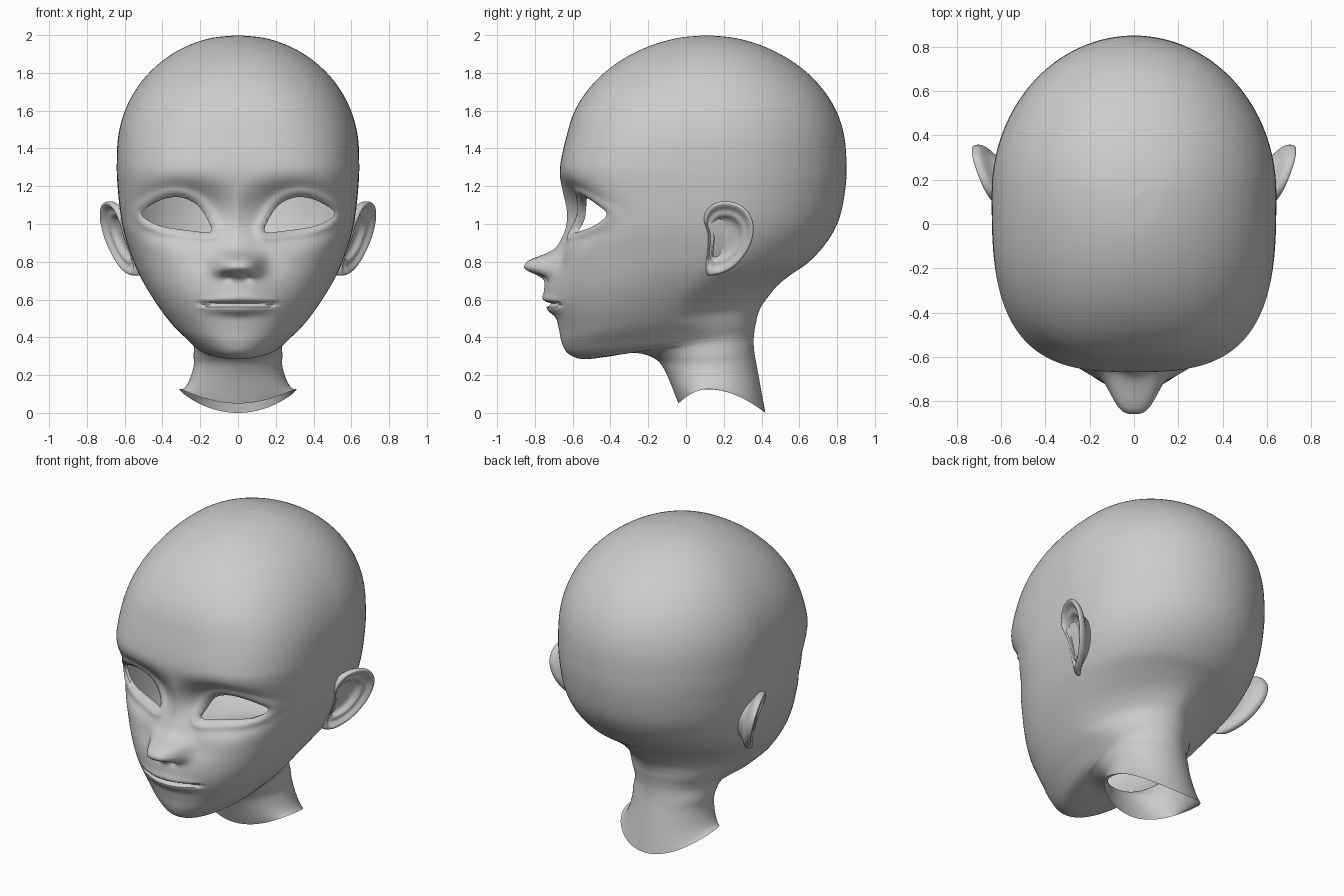
import bpy, bmesh, math
from math import exp, pi, sin, cos, hypot

if "Cube" in bpy.data.objects:
    bpy.data.objects.remove(bpy.data.objects["Cube"])


def catmull(p, t):
    return tuple(0.5 * (2 * b + (c - a) * t + (2 * a - 5 * b + 4 * c - d) * t * t
                        + (3 * b - a - 3 * c + d) * t ** 3) for a, b, c, d in zip(*p))


def smooth_closed(pts, sub):
    n = len(pts)
    return [catmull([pts[(i + k) % n] for k in (-1, 0, 1, 2)], s / sub)
            for i in range(n) for s in range(sub)]


def smooth_open(pts, sub):
    def ghost(a, b):
        return tuple(2 * u - v for u, v in zip(a, b))
    q = [ghost(pts[0], pts[1])] + pts + [ghost(pts[-1], pts[-2])]
    out = [catmull(q[i:i + 4], s / sub) for i in range(len(pts) - 1) for s in range(sub)]
    return out + [pts[-1]]


def loft(rings):
    bm = bmesh.new()
    rows = [[bm.verts.new(p) for p in ring] for ring in rings]
    n = len(rows[0])
    for a, b in zip(rows, rows[1:]):
        for j in range(n):
            bm.faces.new((a[j], a[(j + 1) % n], b[(j + 1) % n], b[j]))
    bmesh.ops.remove_doubles(bm, verts=bm.verts[:], dist=1e-5)
    return bm


def finish(bm, name):
    bmesh.ops.recalc_face_normals(bm, faces=bm.faces[:])
    me = bpy.data.meshes.new(name)
    bm.to_mesh(me)
    bm.free()
    ob = bpy.data.objects.new(name, me)
    bpy.context.collection.objects.link(ob)
    bpy.ops.object.select_all(action='DESELECT')
    ob.select_set(True)
    bpy.context.view_layer.objects.active = ob
    bpy.ops.object.shade_smooth_by_angle(angle=math.radians(60))
    return ob


# Eye opening outline (x, z), mirrored through abs(x)
EYE = smooth_closed([(.143, .96), (.16, 1.02), (.205, 1.09), (.265, 1.13), (.34, 1.143),
                     (.43, 1.118), (.512, 1.055), (.42, .993), (.24, .963)], 5)


def eye_distance(x, z):
    best, inside = 9.0, False
    for (ax, az), (bx, bz) in zip(EYE, EYE[1:] + EYE[:1]):
        dx, dz = bx - ax, bz - az
        t = max(0, min(1, ((x - ax) * dx + (z - az) * dz) / (dx * dx + dz * dz)))
        best = min(best, hypot(x - ax - t * dx, z - az - t * dz))
        if (az > z) != (bz > z) and x < ax + (z - az) * dx / dz:
            inside = not inside
    return -best if inside else best


def near_eye(p):
    return p[1] < -.2 and abs(p[0]) < .62 and .85 < p[2] < 1.28


def bump(v, centre, width, power=2):
    return exp(-abs((v - centre) / width) ** power)


# Facial relief: how far the surface moves backward (+y)
def relief(x, z):
    x = abs(x)
    # nose tip, bridge, nostrils
    d = -.172 * bump(z, .782, .06 if z > .782 else .053, 2.4) * bump(x, 0, .122, 3.3)
    d -= .03 * bump(z, .86, .07) * bump(x, 0, .08)
    d += .025 * bump(x, .052, .022) * bump(z, .717, .02)
    # muzzle, lips and mouth line
    d -= .058 * bump(z, .65, .11, 4) * bump(x, 0, .17)
    mouth = 1 / (1 + exp(min(60, (x - .195) / .01)))
    d -= .008 * bump(z, .61 - .1 * x, .02) * mouth
    d -= .018 * bump(z, .54 + .06 * x, .024) * mouth * bump(x, 0, .15)
    d += .035 * bump(z, .577, .01) * mouth
    # eye socket
    q = ((x - .29) / .26) ** 2 + ((z - 1.055) / .15) ** 2
    return d + .105 * exp(-q ** 1.6)


# Cranium as a near-ellipsoid: front y, z, back y, z, half width
def cranium(i):
    a = math.radians(13.7 * i)
    s, z = sin(a), 1.38 + .62 * cos(a)
    return (.11 - .75 * s ** 1.05, z, .11 + .735 * s ** 1.05, z, .64 * s)


# Face, jaw and neck continue with tilted rings
LOWER = [
    (-.667, 1.3, .85, 1.29, .642),
    (-.66, 1.18, .84, 1.16, .635),
    (-.655, 1.06, .815, 1.04, .622),
    (-.65, .95, .775, .95, .603),
    (-.655, .84, .715, .865, .573),
    (-.68, .73, .64, .79, .537),
    (-.695, .63, .56, .735, .497),
    (-.69, .53, .485, .675, .447),
    (-.672, .44, .435, .615, .393),
    (-.657, .37, .4, .565, .345),
    (-.625, .315, .38, .52, .30),
    (-.55, .285, .37, .475, .263),
    (-.42, .297, .362, .43, .241),
    (-.28, .318, .358, .38, .233),
    (-.17, .29, .362, .32, .235),
    (-.11, .22, .378, .23, .24),
    (-.04, .05, .42, 0, .31),
]
HALF = 80


def head_ring(yf, zf, yb, zb, w):
    # widest point, squareness of front and back, raised neck edge at the sides
    zm = (zf + zb) / 2
    yc = .14 - .21 * bump(zm, .5, .25 if zm > .5 else .11)
    yc = min(max(yc, yf), yb)
    nf = 2 + 1.05 * max(0, min(1, (zf - .33) / .65, (2 - zf) / .7))
    nb = 2 - .35 * bump(zm, .52, .14)
    lift = .095 * (max(0, .2 - zf) / .15) ** 2
    ring = []
    for j in range(-HALF, HALF):
        phi = pi * (abs(j) / HALF) ** 1.3
        c, s = cos(phi), sin(phi)
        n = nf if c > 0 else nb
        r = (abs(c) ** n + abs(s) ** n) ** (-1 / n)
        side = r * s * (1 if j > 0 else -1)
        y = yc + (yf - yc if c > 0 else yc - yb) * r * c
        z = zf + (zb - zf) * (y - yf) / max(yb - yf, 1e-6) + lift * side * side
        x = w * side
        if y < -.2:
            y += relief(x, z) * min(1, (-.2 - y) / .15)
        ring.append((x, y, z))
    return ring


keys = [cranium(i) for i in range(7)] + LOWER
head = loft([head_ring(*k) for k in smooth_open(keys, 10)])

# Eyelid ridges and clean cut of the eye openings
dist = {}
for v in head.verts:
    dist[v] = 1.0
    if near_eye(v.co):
        d = dist[v] = eye_distance(abs(v.co.x), v.co.z)
        v.co.y -= .018 * bump(d, .025, .022)
cuts = []
for e in head.edges[:]:
    a, b = e.verts
    da, db = dist[a], dist[b]
    if da * db < 0:
        t = da / (da - db)
        pos = a.co.lerp(b.co, t)
        new = bmesh.utils.edge_split(e, a, t)[1]
        new.co = pos
        cuts.append(new)
bmesh.ops.connect_verts(head, verts=cuts)
bmesh.ops.delete(head, geom=[v for v, d in dist.items() if d < 0], context='VERTS')

# Thin inward lid edge
rim = [e for e in head.edges if e.is_boundary and e.verts[0].co.z > .8]
for g in bmesh.ops.extrude_edge_only(head, edges=rim)['geom']:
    if isinstance(g, bmesh.types.BMVert):
        g.co.y += .025
finish(head, "head")

# Ears: outline (y, z) swept through bowl, rolled rim and back
OUTLINE = smooth_closed([(.2, 1.12), (.29, 1.10), (.348, 1.03), (.355, .94), (.32, .85),
                         (.25, .77), (.16, .73), (.105, .75), (.115, .93),
                         (.095, 1.03), (.13, 1.095)], 6)
SECTION = smooth_open([(0, -.035), (.3, -.037), (.5, -.03), (.62, -.004), (.76, .0),
                       (.88, .02), (.96, .022), (1, .006), (.98, -.015),
                       (.88, -.03), (.7, -.055), (.5, -.13)], 3)


def ear_ring(scale, height):
    ring = []
    for oy, oz in OUTLINE:
        y, z = .2 + (oy - .2) * scale, .93 + (oz - .93) * scale
        tuck = .6 * max(0, .15 - y) * max(0, min(1, (1.02 - z) / .1))
        ring.append((.6 + .4 * (y - .15) + .25 * (z - .9) + height - tuck, y, z))
    return ring


ears = finish(loft([ear_ring(*s) for s in SECTION]), "ears")
ears.modifiers.new("mirror", 'MIRROR').use_axis[0] = True
